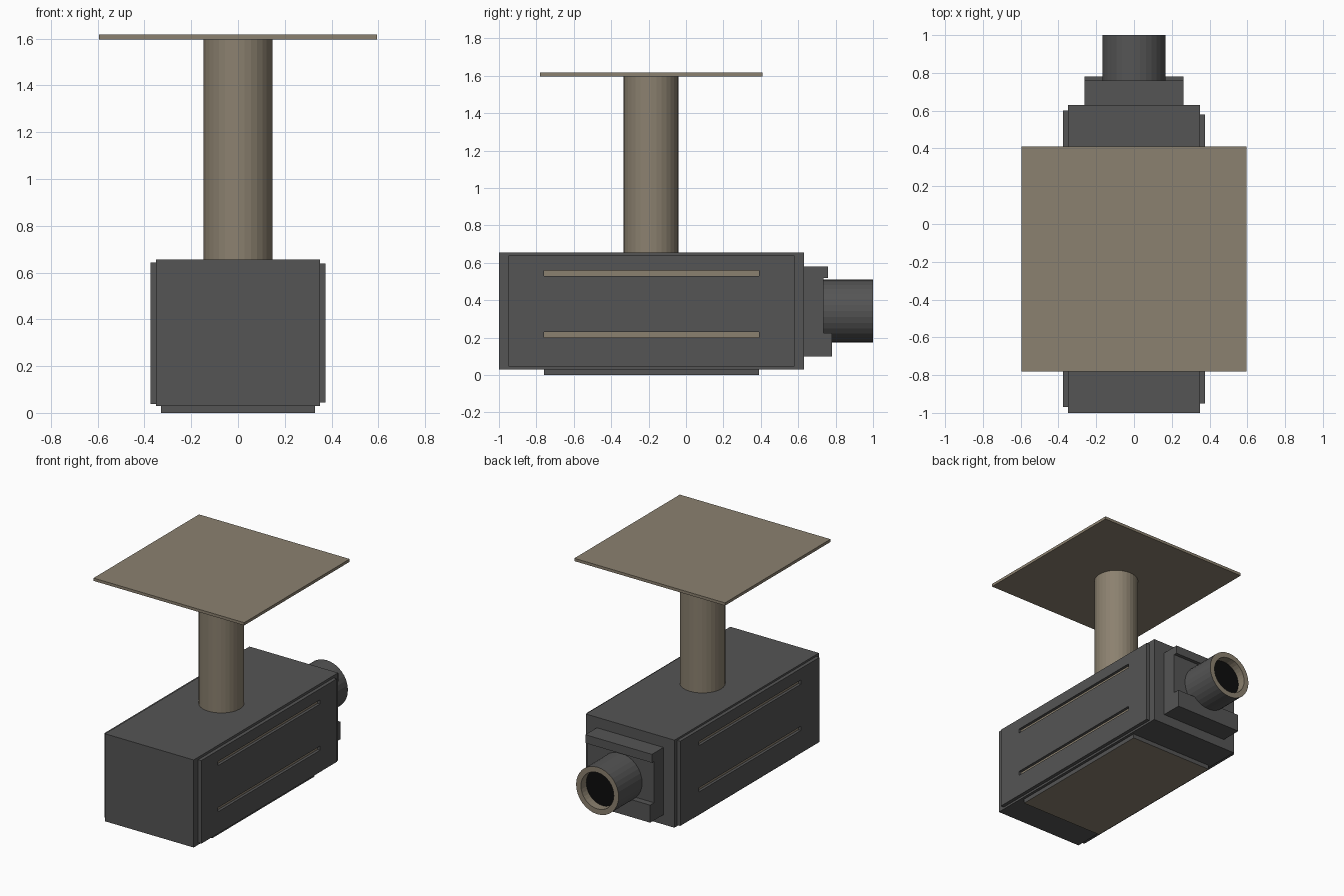
import bpy, bmesh, math
from mathutils import Matrix

if "Cube" in bpy.data.objects:
    bpy.data.objects.remove(bpy.data.objects["Cube"])


def material(name, rgb):
    m = bpy.data.materials.new(name)
    m.diffuse_color = (*rgb, 1)
    m.use_nodes = True
    m.node_tree.nodes["Principled BSDF"].inputs["Base Color"].default_value = m.diffuse_color
    return m


DARK = material("dark_grey", (0.09, 0.09, 0.09))
TAUPE = material("taupe", (0.26, 0.22, 0.16))
BLACK = material("glass_black", (0.004, 0.004, 0.004))


def finish(name, bm, *mats):
    bmesh.ops.recalc_face_normals(bm, faces=bm.faces)
    me = bpy.data.meshes.new(name)
    bm.to_mesh(me)
    bm.free()
    for m in mats:
        me.materials.append(m)
    ob = bpy.data.objects.new(name, me)
    bpy.context.collection.objects.link(ob)
    return ob


def box(name, x, y, z, mat):
    bm = bmesh.new()
    bmesh.ops.create_cube(bm, size=1)
    for v in bm.verts:
        for i, (lo, hi) in enumerate((x, y, z)):
            v.co[i] = lo if v.co[i] < 0 else hi
    return finish(name, bm, mat)


# Main housing
box("camera_body", (-0.35, 0.35), (-1, 0.63), (0.03, 0.655), DARK)

# Bottom plate: dark edges with a taupe underside
base = box("bottom_plate", (-0.33, 0.33), (-0.76, 0.39), (0, 0.035), DARK)
base.data.materials.append(TAUPE)
for f in base.data.polygons:
    if f.normal.z < -0.9:
        f.material_index = 1

# Side panels with two long slots showing taupe strips
slots = ((0.20, 0.23), (0.53, 0.56))
for side, label, ys, zs in ((1, "right", (-0.95, 0.58), (0.045, 0.638)),
                            (-1, "left", (-0.97, 0.60), (0.038, 0.642))):
    def span(a, b):
        return sorted((side * a, side * b))
    panel = box(label + "_panel", span(0.345, 0.375), ys, zs, DARK)
    for i, sz in enumerate(slots):
        cutter = box("slot_cutter", span(0.30, 0.42), (-0.76, 0.39), sz, DARK)
        cutter.hide_render = True
        mod = panel.modifiers.new("slot", 'BOOLEAN')
        mod.operation, mod.solver, mod.object = 'DIFFERENCE', 'EXACT', cutter
        bpy.context.view_layer.objects.active = panel
        bpy.ops.object.modifier_apply(modifier=mod.name)
        bpy.data.objects.remove(cutter)
        box(f"{label}_slot_strip_{i + 1}", span(0.345, 0.355), (-0.76, 0.39), sz, TAUPE)

# Lens mount: one stepped side profile (y, z) extruded across x
profile = [(0.62, 0.10), (0.78, 0.10), (0.78, 0.225), (0.735, 0.225),
           (0.735, 0.52), (0.76, 0.52), (0.76, 0.58), (0.62, 0.58)]
bm = bmesh.new()
face = bm.faces.new([bm.verts.new((-0.263, y, z)) for y, z in profile])
ext = bmesh.ops.extrude_face_region(bm, geom=[face])
for v in ext["geom"]:
    if isinstance(v, bmesh.types.BMVert):
        v.co.x = 0.263
finish("lens_mount", bm, DARK)

# Lens: turned tube with taupe rim and a recessed black glass
N = 32
bm = bmesh.new()
rings = []
for r, y in ((0.168, 0.72), (0.168, 1.0), (0.13, 1.0), (0.13, 0.94)):
    rings.append([bm.verts.new((r * math.cos(2 * math.pi * k / N), y,
                                0.342 + r * math.sin(2 * math.pi * k / N)))
                  for k in range(N)])
for i, (a, b) in enumerate(zip(rings, rings[1:])):
    for k in range(N):
        f = bm.faces.new((a[k], a[(k + 1) % N], b[(k + 1) % N], b[k]))
        f.material_index = 1 if i else 0
bm.faces.new(rings[0])
bm.faces.new(rings[-1]).material_index = 2
finish("lens", bm, DARK, TAUPE, BLACK)

# Ceiling pole and mounting plate
bm = bmesh.new()
bmesh.ops.create_cone(bm, cap_ends=True, segments=N, radius1=0.147, radius2=0.147,
                      depth=0.96, matrix=Matrix.Translation((0, -0.187, 1.125)))
finish("mount_pole", bm, TAUPE)
box("ceiling_plate", (-0.595, 0.595), (-0.78, 0.41), (1.597, 1.617), TAUPE)
